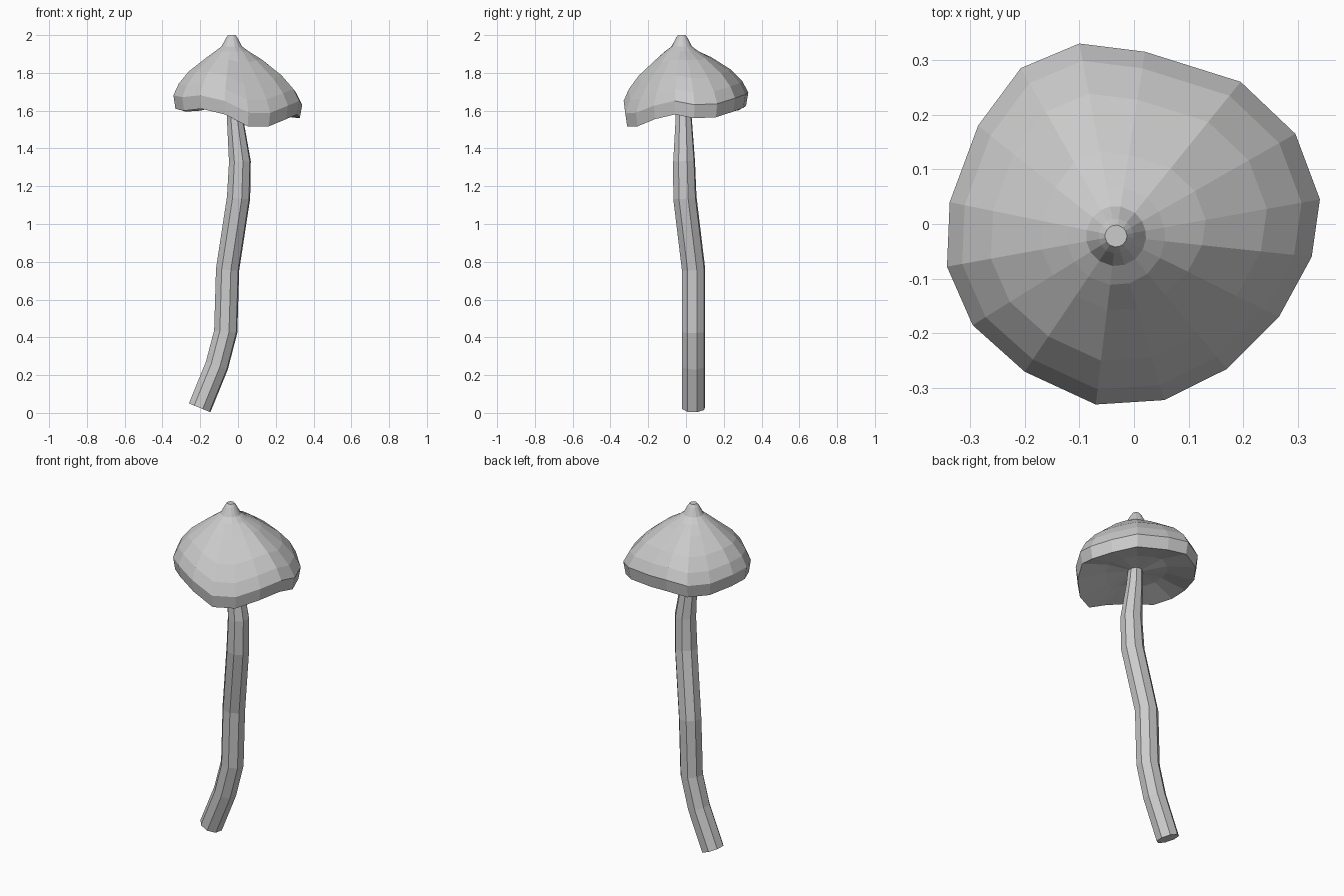
import bpy
import bmesh
import math
from mathutils import Vector

default_cube = bpy.data.objects.get("Cube")
if default_cube:
    bpy.data.objects.remove(default_cube, do_unlink=True)


def make_material(name, colour):
    material = bpy.data.materials.new(name)
    material.use_nodes = True
    material.diffuse_color = colour
    material.node_tree.nodes["Principled BSDF"].inputs["Base Color"].default_value = colour
    return material


def loft(name, rings, material):
    """Join rings of points with flat quads and close both ends."""
    bm = bmesh.new()
    loops = [[bm.verts.new(point) for point in ring] for ring in rings]
    count = len(loops[0])
    for lower, upper in zip(loops, loops[1:]):
        for i in range(count):
            j = (i + 1) % count
            bm.faces.new((lower[i], lower[j], upper[j], upper[i]))
    bm.faces.new(loops[0])
    bm.faces.new(loops[-1])
    bmesh.ops.recalc_face_normals(bm, faces=bm.faces)
    mesh = bpy.data.meshes.new(name)
    bm.to_mesh(mesh)
    bm.free()
    mesh.materials.append(material)
    obj = bpy.data.objects.new(name, mesh)
    bpy.context.scene.collection.objects.link(obj)
    return obj


grey = make_material("plain grey", (0.6, 0.6, 0.6, 1.0))

# Cap: wavy outline (x, y, rim height), counter-clockwise from the left side
outline = [
    (0.34, 0.045, 1.56), (0.295, 0.165, 1.565), (0.195, 0.26, 1.595), (0.02, 0.315, 1.615),
    (-0.1, 0.33, 1.625), (-0.207, 0.285, 1.6), (-0.285, 0.18, 1.595), (-0.337, 0.04, 1.61),
    (-0.342, -0.078, 1.61), (-0.295, -0.185, 1.6), (-0.2, -0.27, 1.61), (-0.07, -0.33, 1.58),
    (0.055, -0.322, 1.517), (0.17, -0.265, 1.517), (0.265, -0.17, 1.555), (0.325, -0.06, 1.58),
]
axis = Vector((-0.033, -0.022))
mean_rim = sum(point[2] for point in outline) / len(outline)


def cap_ring(scale, height, wave):
    """Outline shrunk towards the axis; wave is how much of the rim's ripple remains."""
    ring = []
    for x, y, rim in outline:
        spot = axis + (Vector((x, y)) - axis) * scale
        ring.append((spot.x, spot.y, height + wave * (rim - mean_rim)))
    return ring


def round_ring(radius, height):
    """Even ring around the axis, with spokes lined up with the outline."""
    ring = []
    for x, y, rim in outline:
        spot = axis + (Vector((x, y)) - axis).normalized() * radius
        ring.append((spot.x, spot.y, height))
    return ring


cap_rings = [
    round_ring(0.03, 1.64),
    cap_ring(0.5, 1.63, 0.6),
    cap_ring(0.965, mean_rim, 1.0),
    cap_ring(1.0, 1.655, 1.0),
    cap_ring(0.91, 1.718, 0.9),
    cap_ring(0.74, 1.788, 0.7),
    cap_ring(0.44, 1.873, 0.25),
    round_ring(0.09, 1.914),
    round_ring(0.055, 1.94),
    round_ring(0.032, 1.983),
    round_ring(0.02, 2.0),
]
loft("mushroom_cap", cap_rings, grey)

# Stem: eight-sided tube along a bent path (x, y, z, radius)
path = [
    (-0.203, 0.04, 0.027, 0.064), (-0.112, 0.04, 0.25, 0.064), (-0.065, 0.04, 0.43, 0.064),
    (-0.055, 0.04, 0.76, 0.064), (0.003, -0.006, 1.14, 0.064), (0.01, -0.01, 1.33, 0.06),
    (-0.015, -0.012, 1.55, 0.045), (-0.028, -0.018, 1.7, 0.037),
]
sides = 8
stem_rings = []
for i, (x, y, z, radius) in enumerate(path):
    before = Vector(path[max(i - 1, 0)][:3])
    after = Vector(path[min(i + 1, len(path) - 1)][:3])
    along = (after - before).normalized()
    across = Vector((0, 1, 0)).cross(along).normalized()
    depth = along.cross(across)
    ring = []
    for k in range(sides):
        angle = math.tau * (k + 0.35) / sides
        ring.append(Vector((x, y, z)) + radius * (math.cos(angle) * across + math.sin(angle) * depth))
    stem_rings.append(ring)
loft("mushroom_stem", stem_rings, grey)
